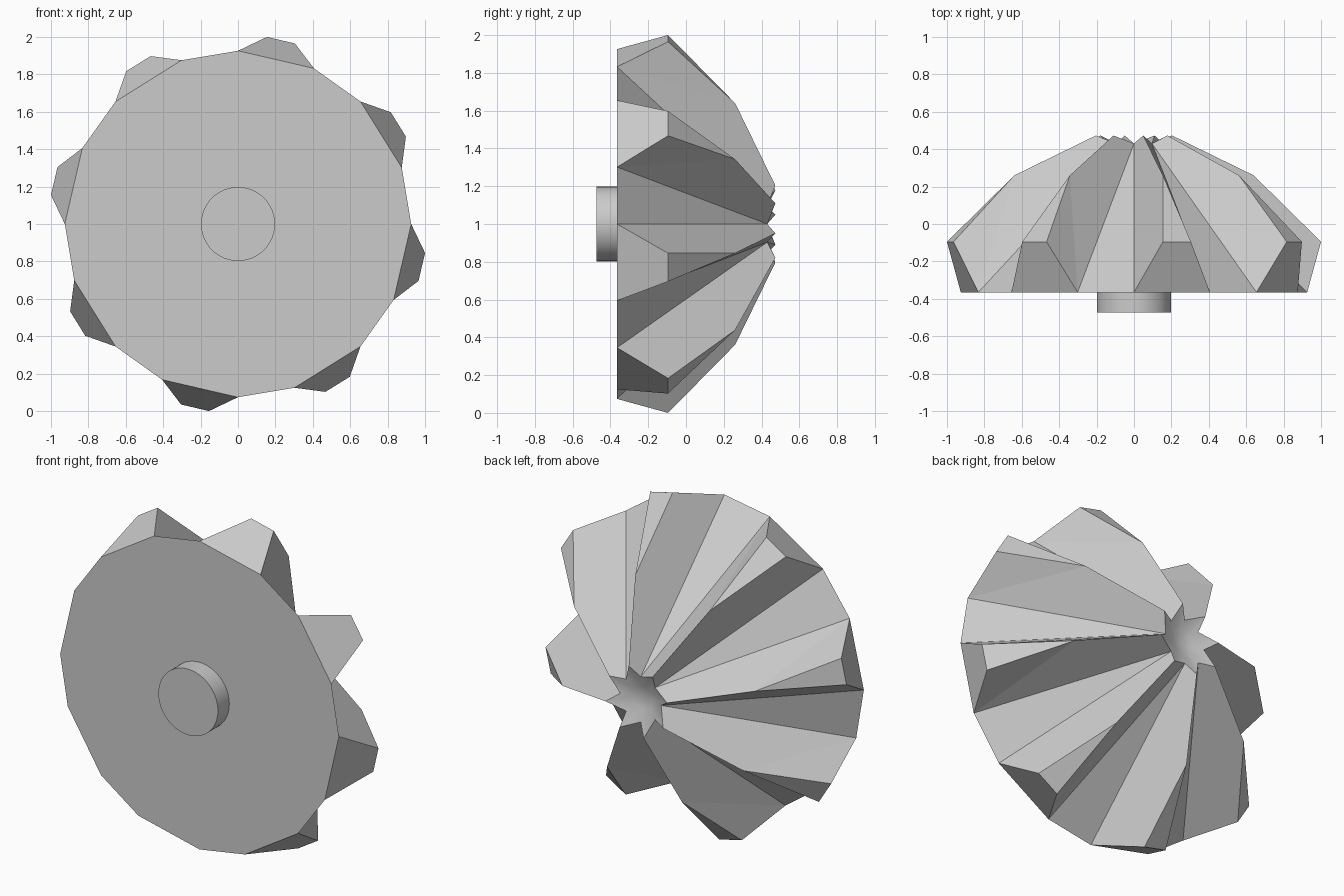
import bpy, bmesh, math

if "Cube" in bpy.data.objects:
    bpy.data.objects.remove(bpy.data.objects["Cube"], do_unlink=True)

TEETH = 8
STEP = 360 / TEETH

grey = bpy.data.materials.new("plain_grey")
grey.use_nodes = True
colour = (0.6, 0.6, 0.6, 1)
grey.diffuse_color = colour
grey.node_tree.nodes["Principled BSDF"].inputs["Base Color"].default_value = colour


def finish(bm, name):
    bmesh.ops.recalc_face_normals(bm, faces=bm.faces)
    mesh = bpy.data.meshes.new(name)
    bm.to_mesh(mesh)
    bm.free()
    mesh.materials.append(grey)
    obj = bpy.data.objects.new(name, mesh)
    bpy.context.collection.objects.link(obj)
    return obj


def smooth(obj):
    bpy.ops.object.select_all(action='DESELECT')
    obj.select_set(True)
    bpy.context.view_layer.objects.active = obj
    bpy.ops.object.shade_smooth_by_angle(angle=math.radians(30))


def polar_ring(bm, offset, radius, y):
    """One vertex per tooth, around the y axis."""
    ring = []
    for k in range(TEETH):
        a = math.radians(k * STEP + offset)
        ring.append(bm.verts.new((radius * math.cos(a), y, 1 + radius * math.sin(a))))
    return ring


# Toothed cone: rim, tooth crests, ridges and valleys
bm = bmesh.new()
rim_a = polar_ring(bm, 0, 0.926, -0.365)
rim_b = polar_ring(bm, -26, 0.926, -0.365)
crest_a = polar_ring(bm, -8.8, 1.012, -0.095)
crest_b = polar_ring(bm, -17.5, 1.012, -0.095)
ridge = polar_ring(bm, -13.6, 0.658, 0.26)
tip = polar_ring(bm, -13.6, 0.21, 0.473)
valley = polar_ring(bm, 0, 0.136, 0.43)
bowl = polar_ring(bm, 0, 0.07, 0.408)
centre = bm.verts.new((0, 0.4, 1))

for k in range(TEETH):
    p = k - 1
    # Tooth
    bm.faces.new((rim_a[k], crest_a[k], crest_b[k], rim_b[k]))
    bm.faces.new((crest_a[k], ridge[k], crest_b[k]))
    bm.faces.new((rim_a[k], valley[k], tip[k], ridge[k], crest_a[k]))
    bm.faces.new((rim_b[k], crest_b[k], ridge[k]))
    bm.faces.new((rim_b[k], ridge[k], tip[k], valley[p]))
    # Gap between teeth
    bm.faces.new((rim_b[k], valley[p], rim_a[p]))
    # Star shaped hollow at the nose
    bm.faces.new((valley[k], bowl[k], tip[k]))
    bm.faces.new((tip[k], bowl[k], bowl[p]))
    bm.faces.new((tip[k], bowl[p], valley[p]))
    bm.faces.new((bowl[k], centre, bowl[p]))

# Flat front plate
bm.faces.new([v for k in range(TEETH) for v in (rim_b[-k], rim_a[-k - 1])])
cone = finish(bm, "toothed_cone")
star_faces = [f.index for f in cone.data.polygons if f.center.y > 0.4]
for i in star_faces:
    cone.data.polygons[i].use_smooth = True
# Keep every edge crisp except those inside the hollow
bm = bmesh.new()
bm.from_mesh(cone.data)
for e in bm.edges:
    e.smooth = all(f.smooth for f in e.link_faces)
bm.to_mesh(cone.data)
bm.free()

# Round hub on the front plate
bpy.ops.mesh.primitive_cylinder_add(vertices=48, radius=0.198, depth=0.13,
                                    location=(0, -0.408, 1),
                                    rotation=(math.pi / 2, 0, 0))
hub = bpy.context.object
hub.name = "hub"
hub.data.materials.append(grey)
smooth(hub)
